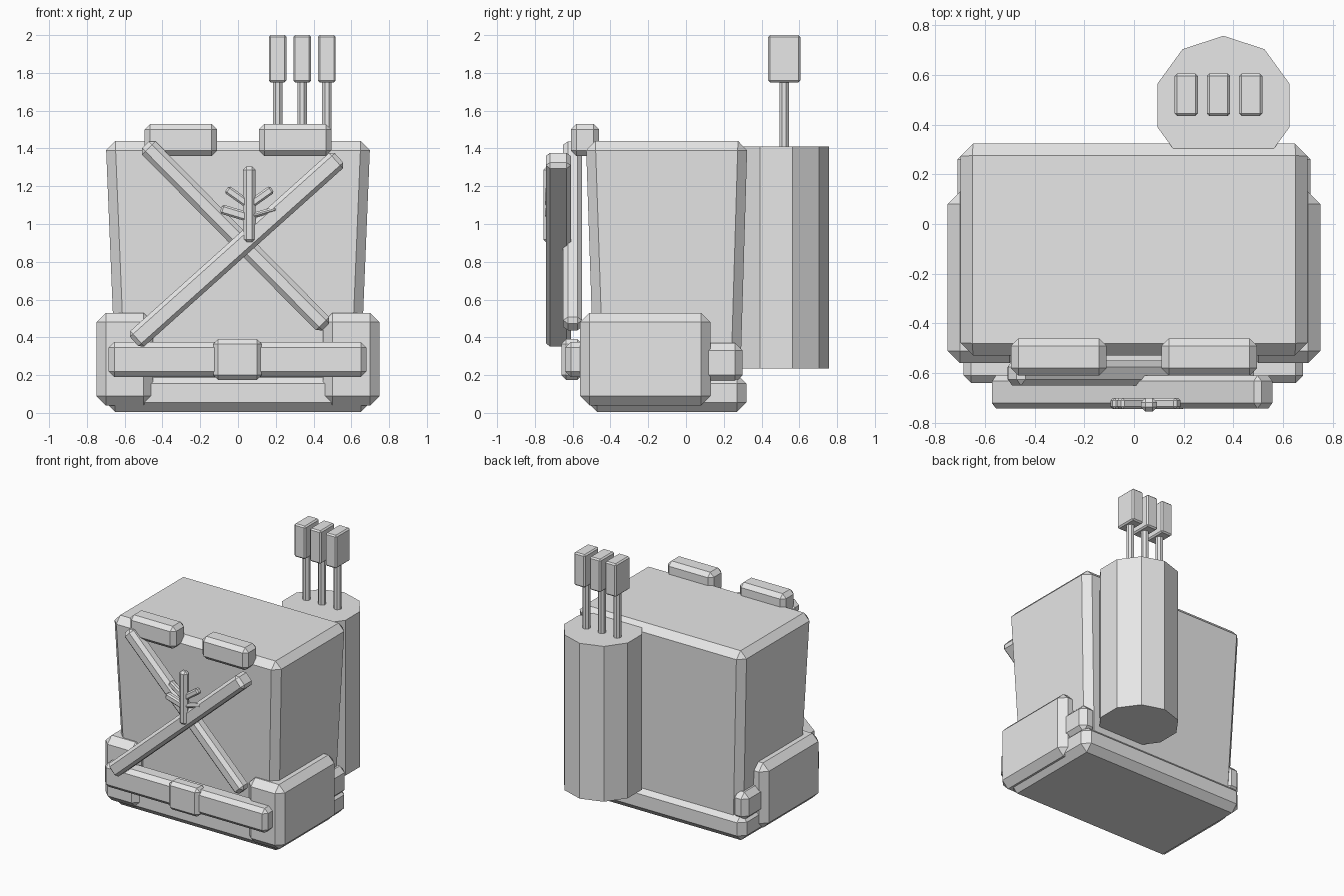
import bpy, bmesh, math
from mathutils import Matrix, Vector

cube = bpy.data.objects.get("Cube")
if cube:
    bpy.data.objects.remove(cube, do_unlink=True)

GREY = bpy.data.materials.new("plain grey")
GREY.use_nodes = True
GREY.diffuse_color = (0.8, 0.8, 0.8, 1)
GREY.node_tree.nodes["Principled BSDF"].inputs["Base Color"].default_value = (0.8, 0.8, 0.8, 1)


def finish(name, bm):
    mesh = bpy.data.meshes.new(name)
    bmesh.ops.recalc_face_normals(bm, faces=bm.faces)
    bm.to_mesh(mesh)
    bm.free()
    mesh.materials.append(GREY)
    obj = bpy.data.objects.new(name, mesh)
    bpy.context.collection.objects.link(obj)
    return obj


def box(name, x, y, z, chamfer=0.03, foot=None):
    """Chamfered box from ranges; foot gives narrower x and y ranges at the bottom."""
    bm = bmesh.new()
    bmesh.ops.create_cube(bm, size=1)
    for v in bm.verts:
        low = v.co.z < 0
        rx, ry = foot if foot and low else (x, y)
        v.co = (rx[v.co.x > 0], ry[v.co.y > 0], z[not low])
    if chamfer:
        bmesh.ops.bevel(bm, geom=bm.edges[:], offset=chamfer, segments=1,
                        affect='EDGES', clamp_overlap=True)
    return finish(name, bm)


def bar(name, start, end, width, y, chamfer):
    """Chamfered bar lying in the front plane between two (x, z) points."""
    a, b = Vector(start), Vector(end)
    length, mid = (b - a).length, (a + b) / 2
    obj = box(name, (-length / 2, length / 2), y, (-width / 2, width / 2), chamfer)
    angle = math.atan2(b.y - a.y, b.x - a.x)
    obj.data.transform(Matrix.Translation((mid.x, 0, mid.y)) @ Matrix.Rotation(-angle, 4, 'Y'))
    return obj


def prism(name, sides, radius, centre, z, turn=0):
    bm = bmesh.new()
    bmesh.ops.create_cone(bm, cap_ends=True, segments=sides, radius1=radius,
                          radius2=radius, depth=z[1] - z[0])
    bmesh.ops.rotate(bm, verts=bm.verts, matrix=Matrix.Rotation(turn, 3, 'Z'))
    bmesh.ops.translate(bm, verts=bm.verts, vec=(*centre, sum(z) / 2))
    return finish(name, bm)


# Torso and hem
box("torso", (-0.70, 0.70), (-0.53, 0.325), (0.1, 1.44), 0.05,
    foot=((-0.645, 0.645), (-0.485, 0.285)))
box("hem", (-0.70, 0.70), (-0.52, 0.32), (0.005, 0.205), 0.05)

# Side pouches, rear belt corners and shoulder pads
for side, s in (("left", 1), ("right", -1)):
    def span(a, b):
        return tuple(sorted((s * a, s * b)))
    box(side + "_pouch", span(0.45, 0.75), (-0.56, 0.13), (0.04, 0.53), 0.05)
    box(side + "_belt_corner", span(0.58, 0.71), (-0.3, 0.30), (0.16, 0.37), 0.04)
    box(side + "_shoulder_pad", span(0.11, 0.495), (-0.61, -0.46), (1.36, 1.53), 0.03)

# Belt and buckle
box("belt", (-0.685, 0.68), (-0.64, -0.5), (0.19, 0.375), 0.03)
box("buckle", (-0.13, 0.125), (-0.66, -0.55), (0.175, 0.39), 0.025)

# Crossed chest straps
bar("inner_strap", (-0.49, 1.42), (0.465, 0.455), 0.1, (-0.65, -0.55), 0.025)
bar("outer_strap", (-0.55, 0.378), (0.535, 1.35), 0.11, (-0.742, -0.61), 0.022)

# Twig emblem
bar("emblem_stem", (0.06, 0.9), (0.06, 1.305), 0.065, (-0.755, -0.7), 0.018)
for name, start, end, width in (
        ("upper_left_twig", (0.06, 1.1), (0.18, 1.185), 0.045),
        ("upper_right_twig", (0.06, 1.1), (-0.06, 1.185), 0.045),
        ("lower_left_twig", (0.06, 1.04), (0.205, 1.08), 0.028),
        ("lower_right_twig", (0.06, 1.035), (-0.09, 1.08), 0.05)):
    bar(name, start, end, width, (-0.745, -0.7), 0.01)

# Quiver on the back, with three arrows
prism("quiver", 10, 0.28, (0.36, 0.477), (0.235, 1.41))
for i, x in enumerate((0.21, 0.34, 0.47)):
    prism(f"arrow_shaft_{i + 1}", 8, 0.028, (x, 0.52), (1.35, 1.78), math.pi / 8)
    box(f"arrow_fletching_{i + 1}", (x - 0.047, x + 0.047), (0.435, 0.605), (1.75, 2.0), 0.01)
